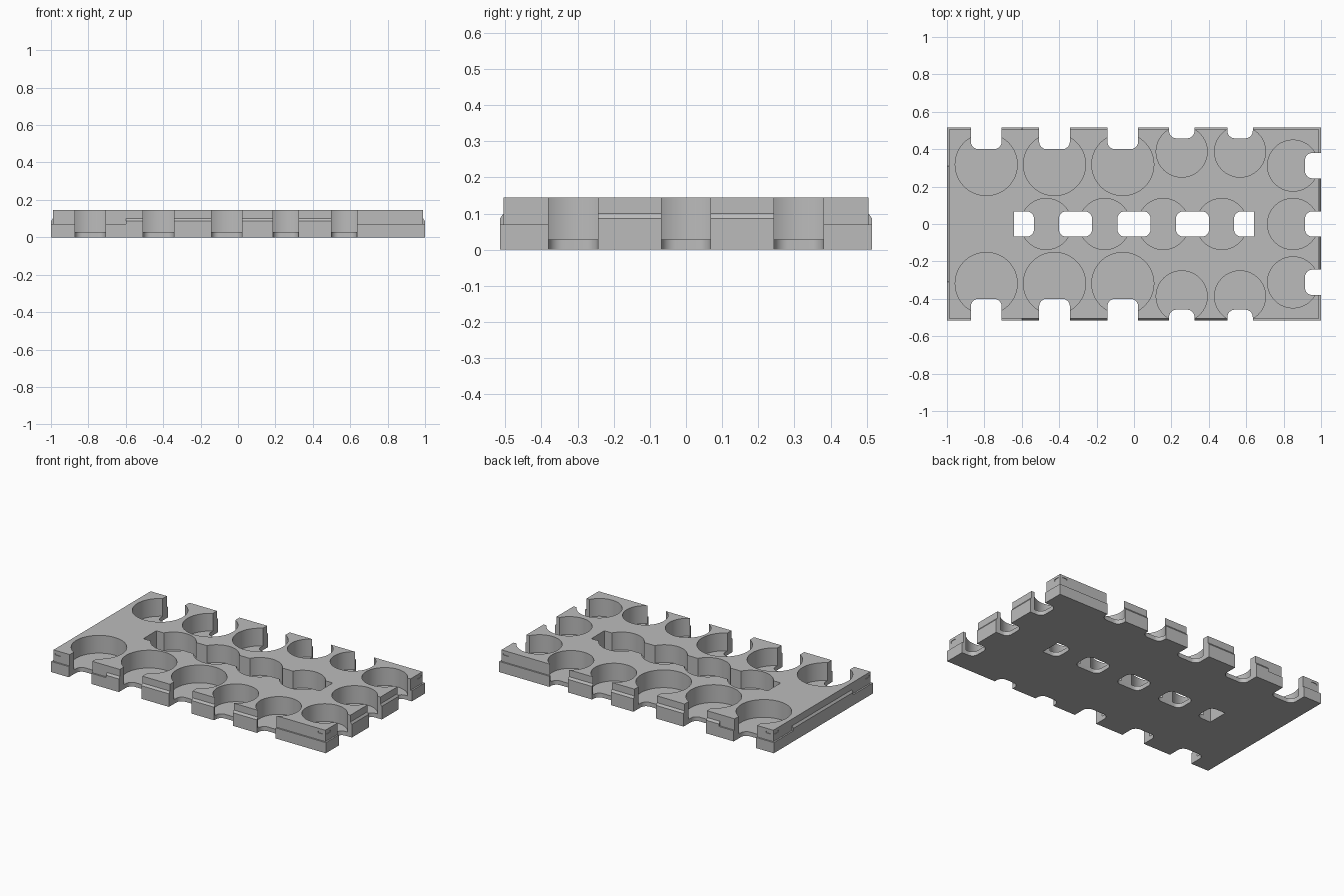
import bpy, bmesh, math
from mathutils import Matrix

cube = bpy.data.objects.get("Cube")
if cube:
    bpy.data.objects.remove(cube, do_unlink=True)

HX, HY, TOP = 1.0, 0.515, 0.145   # half length, half width, height
LIP, STEP, FLOOR = 0.07, 0.01, 0.028

grey = bpy.data.materials.new("plain_grey")
grey.use_nodes = True
grey.diffuse_color = (0.5, 0.5, 0.5, 1)
grey.node_tree.nodes["Principled BSDF"].inputs["Base Color"].default_value = (0.5, 0.5, 0.5, 1)


def prism(bm, outline, z0, z1, matrix=Matrix()):
    """Extrude a closed outline from z0 to z1, then place it."""
    face = bm.faces.new([bm.verts.new((x, y, z0)) for x, y in outline])
    out = bmesh.ops.extrude_face_region(bm, geom=[face])
    moved = [v for v in out["geom"] if isinstance(v, bmesh.types.BMVert)]
    bmesh.ops.translate(bm, verts=moved, vec=(0, 0, z1 - z0))
    bmesh.ops.transform(bm, matrix=matrix, verts=list(face.verts) + moved)


def make(name, bm):
    bmesh.ops.recalc_face_normals(bm, faces=bm.faces)
    mesh = bpy.data.meshes.new(name)
    bm.to_mesh(mesh)
    bm.free()
    mesh.materials.append(grey)
    ob = bpy.data.objects.new(name, mesh)
    bpy.context.collection.objects.link(ob)
    return ob


def combine(target, other, operation):
    other.hide_render = True
    mod = target.modifiers.new(operation, 'BOOLEAN')
    mod.operation, mod.solver, mod.object = operation, 'EXACT', other
    bpy.context.view_layer.objects.active = target
    bpy.ops.object.modifier_apply(modifier=mod.name)
    bpy.data.objects.remove(other, do_unlink=True)


def rect(hx, hy):
    return [(-hx, -hy), (hx, -hy), (hx, hy), (-hx, hy)]


def rounded(x0, x1, y0, y1, radii):
    """Rectangle with a radius per corner: lower left, lower right, upper right, upper left."""
    points = []
    corners = ((x0, y0, 1, 1), (x1, y0, -1, 1), (x1, y1, -1, -1), (x0, y1, 1, -1))
    for i, ((x, y, sx, sy), r) in enumerate(zip(corners, radii)):
        steps = 8 if r else 0
        for k in range(steps + 1):
            a = math.pi + math.pi / 2 * (i + k / max(steps, 1))
            points.append((x + sx * r + r * math.cos(a), y + sy * r + r * math.sin(a)))
    return points


def circle(x, y, r, n=64):
    return [(x + r * math.cos(2 * math.pi * k / n), y + r * math.sin(2 * math.pi * k / n))
            for k in range(n)]


# Tray body: wide lower block plus a slightly narrower upper block
bm = bmesh.new()
prism(bm, rect(HX, HY), 0, LIP)
tray = make("tray", bm)
bm = bmesh.new()
prism(bm, rect(HX - STEP, HY - STEP), LIP / 2, TOP)
combine(tray, make("upper_block", bm), 'UNION')

# Chamfered snap ridges along the middle of every side
for half, reach, turn in ((HY, 0.6, 0), (HX, 0.31, math.pi / 2)):
    profile = [(-half, 0.04), (half, 0.04), (half, 0.086),
               (half - STEP, 0.1), (STEP - half, 0.1), (-half, 0.086)]
    stand = Matrix(((0, 0, 1, 0), (1, 0, 0, 0), (0, 1, 0, 0), (0, 0, 0, 1)))
    bm = bmesh.new()
    prism(bm, profile, -reach, reach, Matrix.Rotation(turn, 4, 'Z') @ stand)
    combine(tray, make("snap_ridge", bm), 'UNION')

# Round pockets
BIG, SMALL = 0.166, 0.1365
big_x, small_x, column_x = (-0.79, -0.425, -0.06), (0.255, 0.567), 0.85
pockets = [(x, 0, SMALL) for x in (-0.47, -0.157, 0.157, 0.47, column_x)]
for s in (-1, 1):
    pockets += [(x, s * 0.318, BIG) for x in big_x]
    pockets += [(x, s * 0.387, SMALL) for x in small_x]
    pockets.append((column_x, s * 0.312, SMALL))
bm = bmesh.new()
for x, y, r in pockets:
    prism(bm, circle(x, y, r), FLOOR, 0.3)
combine(tray, make("pocket_cutter", bm), 'DIFFERENCE')

# Finger notches in the edges and finger slots along the centre, cut right through
R = 0.04
outlines = []
for xs, w, depth in ((big_x, 0.082, 0.4), (small_x, 0.068, 0.458)):
    for x in xs:
        outlines.append(rounded(x - w, x + w, depth, 0.6, (R, R, 0, 0)))
        outlines.append(rounded(x - w, x + w, -0.6, -depth, (0, 0, R, R)))
for y in (-0.312, 0, 0.312):
    outlines.append(rounded(0.914, 1.1, y - 0.068, y + 0.068, (R, 0, 0, R)))
for x in (-0.313, 0, 0.313):
    outlines.append(rounded(x - 0.089, x + 0.089, -0.068, 0.068, (R,) * 4))
outlines.append(rounded(-0.642, -0.535, -0.068, 0.068, (0, R, R, 0)))
outlines.append(rounded(0.535, 0.642, -0.068, 0.068, (R, 0, 0, R)))
bm = bmesh.new()
for outline in outlines:
    prism(bm, outline, -0.1, 0.3)
combine(tray, make("notch_cutter", bm), 'DIFFERENCE')

# Shallow catch recesses near the corners of every side
bm = bmesh.new()
slot = rounded(-0.021, 0.021, -0.0075, 0.0075, (0.007,) * 4)
for turn, along, out in ((0, 0.957, HY), (math.pi / 2, 0.473, HX)):
    for flip in (0, math.pi):
        for s in (-1, 1):
            place = (Matrix.Rotation(turn + flip, 4, 'Z')
                     @ Matrix.Translation((s * along, -out + STEP, 0.122))
                     @ Matrix.Rotation(math.pi / 2, 4, 'X'))
            prism(bm, slot, -0.004, 0.02, place)
combine(tray, make("catch_cutter", bm), 'DIFFERENCE')

# Smooth round walls, keep edges sharp
bpy.ops.object.select_all(action='DESELECT')
tray.select_set(True)
bpy.context.view_layer.objects.active = tray
bpy.ops.object.shade_smooth_by_angle(angle=math.radians(30))
